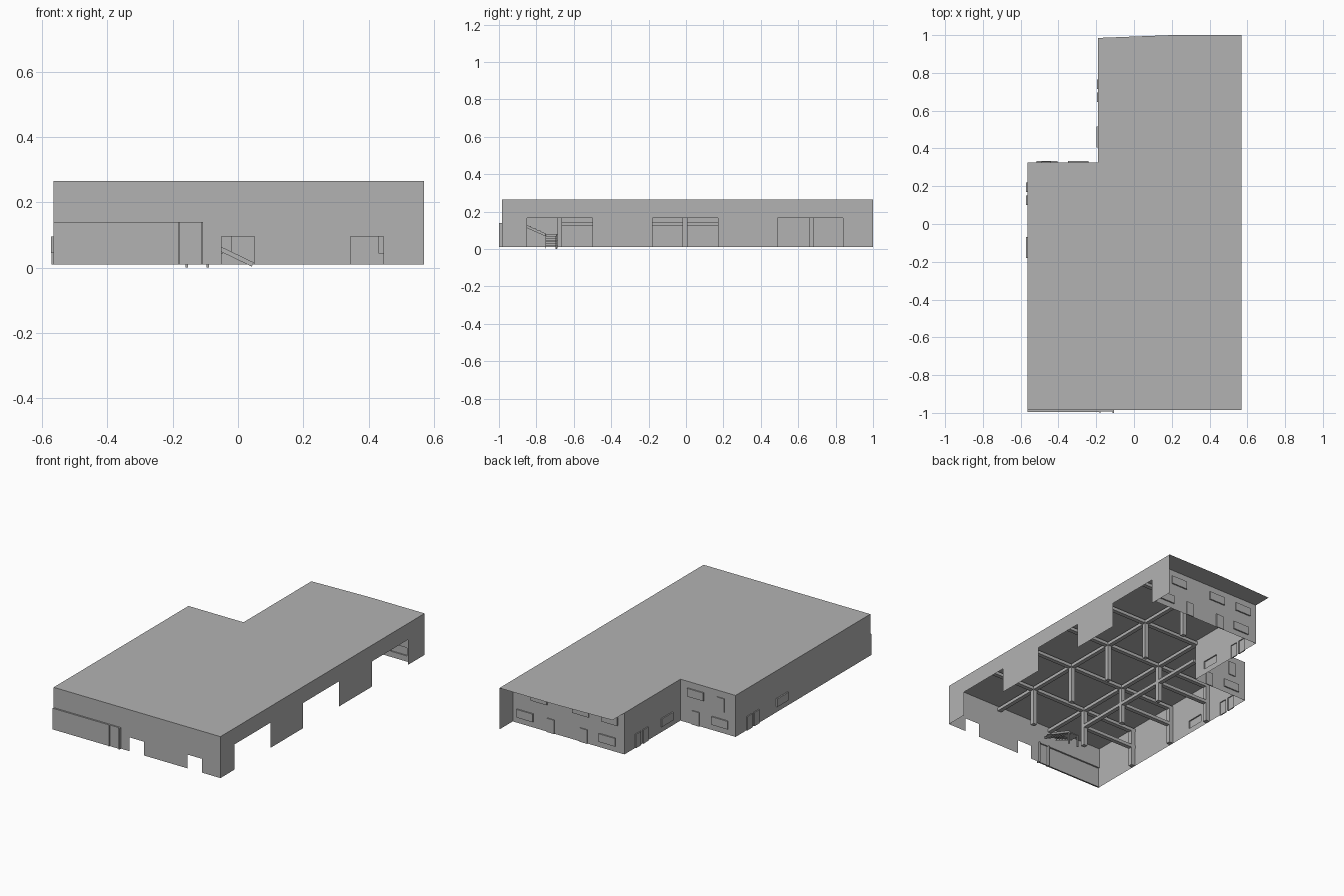
import bpy, bmesh
from mathutils import Vector

if "Cube" in bpy.data.objects:
    bpy.data.objects.remove(bpy.data.objects["Cube"], do_unlink=True)

grey = bpy.data.materials.new("plain_grey")
grey.use_nodes = True
COLOUR = (0.45, 0.45, 0.45, 1)
grey.diffuse_color = COLOUR
grey.node_tree.nodes["Principled BSDF"].inputs["Base Color"].default_value = COLOUR

BASE, FLOOR, TOP = 0.01, 0.14, 0.265
LEFT, RIGHT, INNER = 0.57, -0.565, -0.19
FRONT, MID, BACK, END = -0.985, 0.325, 0.87, 1.0


def finish(name, bm):
    mesh = bpy.data.meshes.new(name)
    bm.to_mesh(mesh)
    bm.free()
    mesh.materials.append(grey)
    obj = bpy.data.objects.new(name, mesh)
    bpy.context.collection.objects.link(obj)
    return obj


def add_box(bm, lo, hi):
    verts = bmesh.ops.create_cube(bm, size=1)["verts"]
    for v in verts:
        v.co = Vector([lo[i] if v.co[i] < 0 else hi[i] for i in range(3)])


def add_bar(bm, a, b, wide, tall):
    """Rectangular bar from a to b."""
    a, b = Vector(a), Vector(b)
    d = b - a
    turn = d.to_track_quat('X', 'Z')
    for v in bmesh.ops.create_cube(bm, size=1)["verts"]:
        v.co = (a + b) / 2 + turn @ Vector((v.co.x * d.length, v.co.y * wide, v.co.z * tall))


def wall(name, axis, pos, side, start, stop, gaps=(), pockets=()):
    """Upright sheet with open gaps and shallow pockets pushed out by depth."""
    def point(u, z, out=0):
        w = pos + side * out
        return (w, u, z) if axis == 'x' else (u, w, z)

    holes = list(gaps) + [p[:4] for p in pockets]
    us = sorted({start, stop, *[h[0] for h in holes], *[h[1] for h in holes]})
    zs = sorted({BASE, TOP, *[h[2] for h in holes], *[h[3] for h in holes]})
    bm = bmesh.new()

    def quad(*pts):
        bm.faces.new([bm.verts.new(p) for p in pts])

    for u0, u1 in zip(us, us[1:]):
        for z0, z1 in zip(zs, zs[1:]):
            u, z = (u0 + u1) / 2, (z0 + z1) / 2
            if not any(h[0] < u < h[1] and h[2] < z < h[3] for h in holes):
                quad(point(u0, z0), point(u1, z0), point(u1, z1), point(u0, z1))
    for u0, u1, z0, z1, out in pockets:
        ring = [(u0, z0), (u1, z0), (u1, z1), (u0, z1)]
        quad(*[point(u, z, out) for u, z in ring])
        for (a, b), (c, d) in zip(ring, ring[1:] + ring[:1]):
            quad(point(a, b), point(c, d), point(c, d, out), point(a, b, out))
    bmesh.ops.remove_doubles(bm, verts=bm.verts[:], dist=0.0005)
    bmesh.ops.recalc_face_normals(bm, faces=bm.faces[:])
    centre = Vector(point(0, 0, 1)) - Vector(point(0, 0))
    if sum(f.normal.dot(centre) * f.calc_area() for f in bm.faces) < 0:
        bmesh.ops.reverse_faces(bm, faces=bm.faces[:])
    bmesh.ops.dissolve_limit(bm, angle_limit=0.01, verts=bm.verts[:], edges=bm.edges[:])
    finish(name, bm)


def window(u, level=0):
    z = 0.045 + level * 0.13
    return (u, u + 0.11, z, z + 0.05, 0.008)


def door(u, level=0):
    z = BASE + level * 0.13
    return (u, u + 0.05, z, z + 0.085, 0.006)


# Roof sheet
bm = bmesh.new()
outline = [(RIGHT, FRONT), (LEFT, FRONT), (LEFT, END), (0.2, END),
           (INNER, 0.985), (INNER, MID), (RIGHT, MID)]
bm.faces.new([bm.verts.new((x, y, TOP)) for x, y in outline])
finish("roof", bm)

# Outer walls
gates = [(y, y + 0.35, BASE, 0.165) for y in (-0.85, -0.18, 0.49)]
wall("left_wall", 'x', LEFT, 1, FRONT, END, gates)
entries = [(x, x + 0.1, BASE, 0.095) for x in (-0.05, 0.345)]
wall("front_wall", 'y', FRONT, -1, RIGHT, LEFT, entries,
     [(RIGHT, -0.18, BASE, FLOOR, 0.01), (-0.18, -0.11, BASE, FLOOR, 0.008)])
wall("right_wall", 'x', RIGHT, -1, FRONT, MID, (),
     [window(-0.18), door(0.1), door(0.17)])
wall("wing_back_wall", 'y', MID, 1, RIGHT, INNER, (),
     [window(-0.515), window(-0.35, 1), door(-0.32), door(-0.49, 1)])
wall("inner_wall", 'x', INNER, -1, MID, BACK, (),
     [window(0.405), door(0.645), door(0.715)])
wall("back_wall", 'y', BACK, 1, INNER, LEFT, (),
     [window(-0.13), window(0.43), door(0.06), door(0.285),
      window(-0.145, 1), window(0.05, 1), window(0.335, 1)])

# Ribs beside the front doorway
bm = bmesh.new()
for x in (-0.18, -0.11):
    add_box(bm, (x - 0.003, -1, BASE), (x + 0.003, -0.975, FLOOR))
finish("doorway_ribs", bm)

# Posts on a regular grid
rows = (-0.675, -0.335, -0.005, 0.33, 0.67)
H = 0.013
bm = bmesh.new()
for y in rows:
    add_box(bm, (0.19 - H, y - H, BASE), (0.19 + H, y + H, 0.25))
for y in rows[:3]:
    for x in (INNER, RIGHT + 0.015):
        add_box(bm, (x - H, y - H, BASE), (x + H, y + H, 0.25))
finish("posts", bm)

# Beams under the roof
bm = bmesh.new()
for y in rows:
    end = RIGHT if y < 0.3 else INNER
    add_box(bm, (end, y - H, 0.235), (LEFT, y + H, 0.255))
add_box(bm, (0.19 - H, FRONT, 0.235), (0.19 + H, BACK, 0.255))
add_box(bm, (INNER - H, FRONT, 0.235), (INNER + H, MID, 0.255))
finish("roof_beams", bm)

# Beams at mid height in the right wing
bm = bmesh.new()
for y in rows[:3]:
    add_box(bm, (RIGHT, y - H, 0.125), (INNER, y + H, 0.145))
add_box(bm, (INNER - H, rows[0], 0.125), (INNER + H, MID, 0.145))
finish("mid_beams", bm)

# Stair with a corner landing
bm = bmesh.new()
for y in (-0.75, -0.69):
    add_bar(bm, (0.045, y, 0.01), (-0.09, y, 0.075), 0.005, 0.014)
for x in (-0.16, -0.09):
    add_bar(bm, (x, -0.75, 0.075), (x, -0.89, 0.138), 0.005, 0.014)
for i in range(5):
    x, z = 0.03 - i * 0.026, 0.018 + i * 0.0125
    add_box(bm, (x - 0.013, -0.75, z - 0.002), (x + 0.013, -0.69, z + 0.002))
    y, z = -0.765 - i * 0.026, 0.085 + i * 0.0125
    add_box(bm, (-0.16, y - 0.013, z - 0.002), (-0.09, y + 0.013, z + 0.002))
add_box(bm, (-0.16, -0.75, 0.071), (-0.09, -0.69, 0.077))
for x in (-0.157, -0.093):
    add_box(bm, (x - 0.004, -0.698, 0), (x + 0.004, -0.69, 0.072))
finish("stair", bm)
